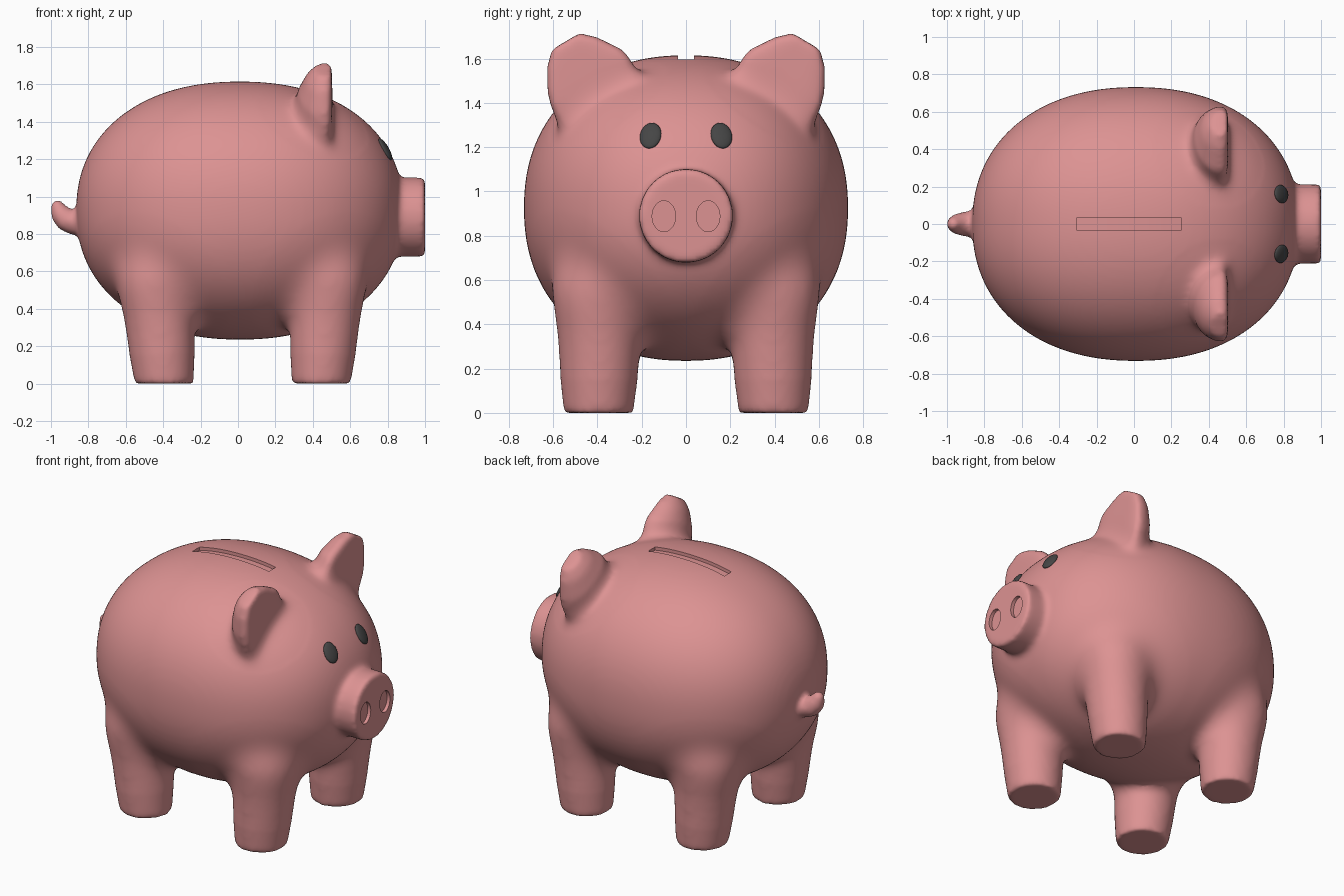
import bpy, bmesh
from math import sin, cos, pi, sqrt
from mathutils import Vector, Matrix

if "Cube" in bpy.data.objects:
    bpy.data.objects.remove(bpy.data.objects["Cube"])

# Belly: a slightly squarish ellipsoid with centre C, radii R and exponent P
C, R, P = Vector((0.01, 0, 0.925)), Vector((0.875, 0.732, 0.69)), 2.2


def level(p):
    return sum((abs(p[i] - C[i]) / R[i]) ** P for i in range(3))


def loft(bm, rings):
    """Skin a list of equal-length point rings and cap both ends."""
    vs = [[bm.verts.new(p) for p in ring] for ring in rings]
    n = len(vs[0])
    for a, b in zip(vs, vs[1:]):
        for i in range(n):
            j = (i + 1) % n
            bm.faces.new((a[i], a[j], b[j], b[i]))
    bm.faces.new(vs[0][::-1])
    bm.faces.new(vs[-1])


def ring(center, u, v, n=40):
    c, u, v = Vector(center), Vector(u), Vector(v)
    return [c + u * cos(2 * pi * i / n) + v * sin(2 * pi * i / n) for i in range(n)]


def finish(bm, name, color=None):
    bmesh.ops.recalc_face_normals(bm, faces=bm.faces)
    me = bpy.data.meshes.new(name)
    bm.to_mesh(me)
    bm.free()
    ob = bpy.data.objects.new(name, me)
    bpy.context.collection.objects.link(ob)
    if color:
        mat = bpy.data.materials.new(name + "_color")
        mat.diffuse_color = (*color, 1)
        mat.use_nodes = True
        mat.node_tree.nodes["Principled BSDF"].inputs["Base Color"].default_value = mat.diffuse_color
        me.materials.append(mat)
    return ob


def apply_mod(ob, kind, **settings):
    mod = ob.modifiers.new(kind, kind)
    for key, val in settings.items():
        setattr(mod, key, val)
    bpy.ops.object.select_all(action='DESELECT')
    bpy.context.view_layer.objects.active = ob
    ob.select_set(True)
    bpy.ops.object.modifier_apply(modifier=mod.name)


bm = bmesh.new()

# Belly
sphere = bmesh.ops.create_uvsphere(bm, u_segments=128, v_segments=64, radius=1)
for v in sphere["verts"]:
    k = sum(abs(c) ** P for c in v.co) ** (-1 / P)
    v.co = C + Vector([v.co[i] * k * R[i] for i in range(3)])

# Legs: tapered, flaring outward into the belly
for s in (-1, 1):
    for path in ([(0.445, 0.395, 0, .157), (0.465, 0.39, 0.34, .196), (0.473, 0.392, 0.45, .21),
                  (0.48, 0.395, 0.57, .222), (0.44, 0.36, 0.78, .2), (0.38, 0.3, 0.95, .1)],
                 [(-0.395, 0.395, 0, .157), (-0.42, 0.39, 0.34, .196), (-0.432, 0.392, 0.45, .21),
                  (-0.442, 0.395, 0.57, .222), (-0.41, 0.36, 0.78, .2), (-0.36, 0.3, 0.95, .1)]):
        loft(bm, [ring((x, s * y, z), (r, 0, 0), (0, r, 0)) for x, y, z, r in path])

# Snout
loft(bm, [ring((x, 0, 0.89), (0, .212, 0), (0, 0, .212), 48) for x in (0.6, 1.0)])

# Ears: flat front, rounded back (x, y, z, half width, back depth)
ear = [(.455, .33, 1.28, .21, .17), (.462, .40, 1.43, .225, .17), (.462, .455, 1.54, .198, .15),
       (.46, .515, 1.63, .132, .10), (.457, .543, 1.678, .075, .05)]
for s in (-1, 1):
    rings = []
    for x, y, z, w, back in ear:
        pts = []
        for i in range(40):
            a = 2 * pi * i / 40
            k = sin(a)
            dx = 0.05 * sqrt(k) - 0.008 * k ** 4 if k > 0 else back * k
            pts.append((x + dx, s * (y + .86 * w * cos(a)), z - .51 * w * cos(a)))
        rings.append(pts)
    loft(bm, rings)

# Tail: short curl upward (x, z, radius, path direction angle)
tail = [(-.78, .86, .066, 0), (-.885, .862, .068, .1), (-.927, .88, .064, .5), (-.952, .91, .055, .9),
        (-.968, .945, .04, 1.1), (-.977, .978, .026, 1.2)]
loft(bm, [ring((x, 0, z), (0, r, 0), (r * sin(a), 0, r * cos(a)), 24) for x, z, r, a in tail])

pig = finish(bm, "pig_body", (0.72, 0.29, 0.29))

# Fuse the parts, then soften: lightly everywhere, widely where ears and legs meet the belly
apply_mod(pig, 'REMESH', mode='VOXEL', voxel_size=0.016)
bm = bmesh.new()
bm.from_mesh(pig.data)
leg_joints = [Vector((0.46, 0.39, 0.55)), Vector((-0.43, 0.39, 0.55))]
ear_joint = Vector((0.43, 0.40, 1.46))
zones = []
for v in bm.verts:
    p = Vector((v.co.x, abs(v.co.y), v.co.z))
    d_leg = min((p - j).length for j in leg_joints)
    rounds = 90 * min(1, max(0, (0.44 - d_leg) / 0.18))
    if (p - ear_joint).length < 0.32:
        rounds = max(rounds, 22 * min(1, max(0, (1.38 - level(p)) / 0.2)))
    zones.append((max(rounds, 5), v))
for i in range(90):
    if i < 10 or i % 5 == 0:
        soft = [v for rounds, v in zones if rounds > i]
    bmesh.ops.smooth_vert(bm, verts=soft, factor=0.5, use_axis_x=True, use_axis_y=True, use_axis_z=True)
bm.to_mesh(pig.data)
bm.free()

# Coin slot and nostril cutters
bm = bmesh.new()
slot = []
for i in range(25):
    x = -0.305 + 0.555 * i / 24
    z = C.z + R.z * (1 - (abs(x - C.x) / R.x) ** P) ** (1 / P)
    slot.append([(x, -.036, z - .022), (x, .036, z - .022), (x, .036, z + .05), (x, -.036, z + .05)])
loft(bm, slot)
for s in (-1, 1):
    loft(bm, [ring((x, s * 0.1, 0.888), (0, .053, 0), (0, 0, .07), 32) for x in (0.978, 1.05)])
cutter = finish(bm, "slot_and_nostril_cutter")
cutter.hide_render = True
apply_mod(pig, 'BOOLEAN', operation='DIFFERENCE', object=cutter, solver='EXACT')
bpy.data.objects.remove(cutter)
bpy.ops.object.shade_smooth_by_angle(angle=0.8)

# Eyes: flattened beads lying on the head surface
bm = bmesh.new()
for s in (-1, 1):
    y, z = s * 0.16, 1.252
    x = C.x + R.x * (1 - (abs(y) / R.y) ** P - ((z - C.z) / R.z) ** P) ** (1 / P)
    n = Vector([(abs(d) / r) ** (P - 1) / r * (1 if d > 0 else -1)
                for d, r in zip(Vector((x, y, z)) - C, R)]).normalized()
    up = (Vector((0, 0, 1)) - n * n.z).normalized()
    rot = Matrix((up.cross(n), up, n)).transposed().to_4x4()
    bmesh.ops.create_uvsphere(bm, u_segments=32, v_segments=16, radius=1,
                              matrix=Matrix.Translation((x, y, z)) @ rot @ Matrix.Diagonal((.049, .066, .018, 1)))
eyes = finish(bm, "eyes", (0.06, 0.06, 0.06))
for p in eyes.data.polygons:
    p.use_smooth = True
